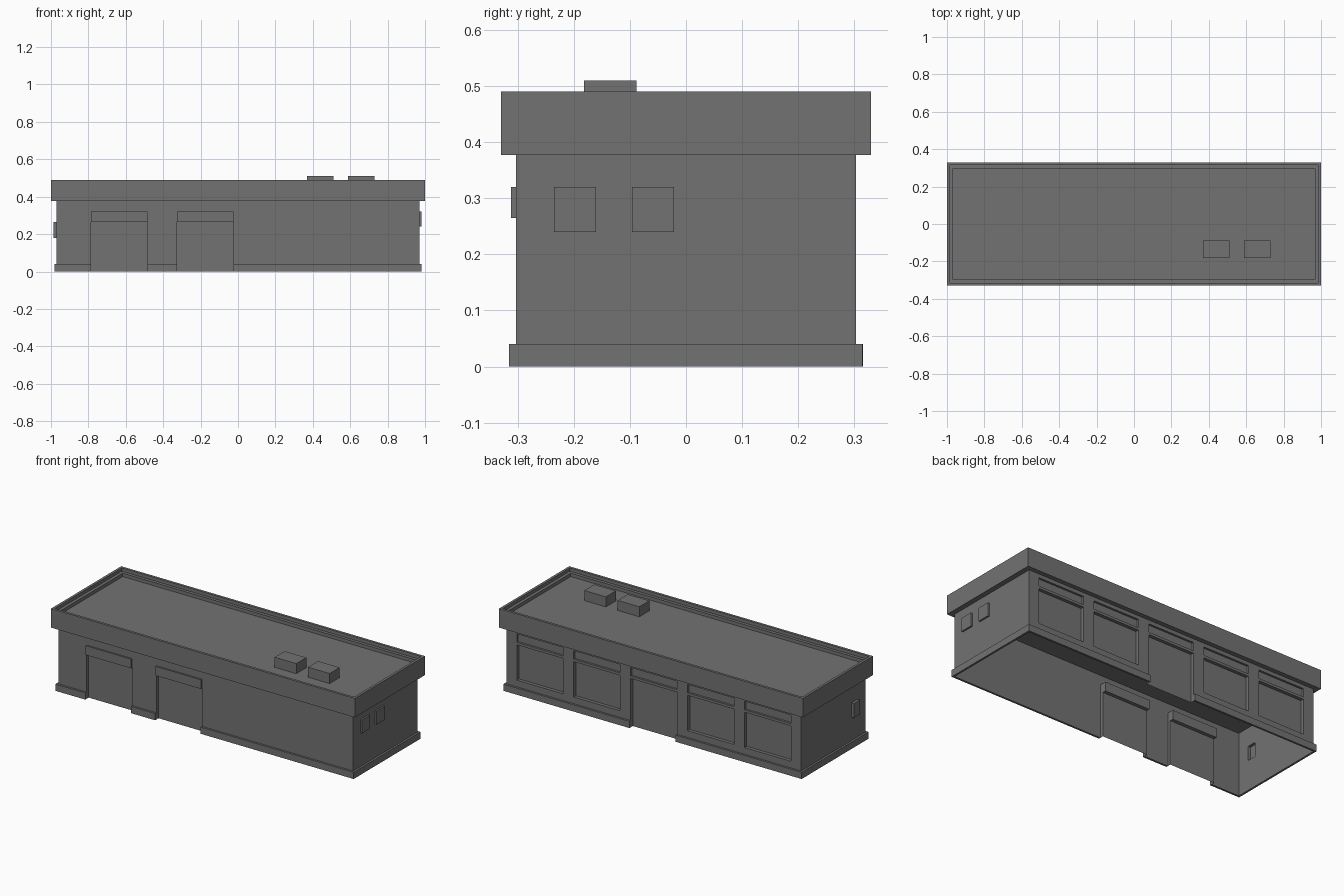
import bpy, bmesh
from mathutils import Matrix
from math import pi

if "Cube" in bpy.data.objects:
    bpy.data.objects.remove(bpy.data.objects["Cube"])

HX, HY, WALL_TOP = 0.97, 0.303, 0.377
PLINTH_H, PLINTH_D = 0.04, 0.012

# Dark grey finish for the whole building
dark = bpy.data.materials.new("dark_grey")
dark.diffuse_color = (0.17, 0.17, 0.17, 1)
dark.use_nodes = True
dark.node_tree.nodes["Principled BSDF"].inputs["Base Color"].default_value = dark.diffuse_color


def make_object(name, bm):
    bmesh.ops.remove_doubles(bm, verts=bm.verts, dist=1e-5)
    mesh = bpy.data.meshes.new(name)
    bm.to_mesh(mesh)
    bm.free()
    mesh.materials.append(dark)
    obj = bpy.data.objects.new(name, mesh)
    bpy.context.collection.objects.link(obj)
    return obj


def box(name, center, size):
    bm = bmesh.new()
    bmesh.ops.create_cube(bm, size=1, matrix=Matrix.Translation(center) @ Matrix.Diagonal((*size, 1)))
    make_object(name, bm)


def relief_wall(name, half, dist, angle, patches):
    """Wall sheet facing outward; each patch (u0, u1, z0, z1, depth) is pushed out or in."""
    patches = [(-half, half, 0, PLINTH_H, PLINTH_D)] + patches      # plinth first
    us = sorted({-half, half} | {round(u, 4) for p in patches for u in p[:2]})
    zs = sorted({0, WALL_TOP} | {round(z, 4) for p in patches for z in p[2:4]})

    def depth(i, j):
        u, z = (us[i] + us[i + 1]) / 2, (zs[j] + zs[j + 1]) / 2
        d = 0
        for u0, u1, z0, z1, pd in patches:
            if u0 < u < u1 and z0 < z < z1:
                d = pd
        return d

    bm = bmesh.new()

    def vert(i, j, d):
        u = us[i]
        if i in (0, len(us) - 1):                            # mitred corner
            u += d if u > 0 else -d
        return bm.verts.new((u, -dist - d, zs[j]))

    def quad(*corners):
        bm.faces.new([vert(*c) for c in corners])

    for i in range(len(us) - 1):
        for j in range(len(zs) - 1):
            d = depth(i, j)
            quad((i, j, d), (i + 1, j, d), (i + 1, j + 1, d), (i, j + 1, d))
            if j == 0 and d == PLINTH_D:                     # solid plinth: underside and wall behind
                quad((i, 0, 0), (i + 1, 0, 0), (i + 1, 0, d), (i, 0, d))
                quad((i, 0, 0), (i + 1, 0, 0), (i + 1, 1, 0), (i, 1, 0))
            if i + 2 < len(us) and depth(i + 1, j) != d:
                e = depth(i + 1, j)
                quad((i + 1, j, d), (i + 1, j, e), (i + 1, j + 1, e), (i + 1, j + 1, d))
            if j + 2 < len(zs) and depth(i, j + 1) != d:
                e = depth(i, j + 1)
                quad((i, j + 1, d), (i + 1, j + 1, d), (i + 1, j + 1, e), (i, j + 1, e))
    bm.transform(Matrix.Rotation(angle, 4, 'Z'))
    make_object(name, bm)


# Front wall: two recessed doors with shutter boxes reaching through the wall
front = []
for i, c in enumerate((-0.635, -0.175)):
    front += [(c - 0.15, c + 0.15, 0, 0.265, -0.02)]
    box(f"shutter_box_{i + 1}", (c, -0.287, 0.2925), (0.3, 0.05, 0.055))
relief_wall("front_wall", HX, HY, 0, front)

# Back wall: five bays with header panels, the middle one a door
back = []
for k in range(-2, 3):
    c = 0.375 * k
    back += [(c - 0.152, c + 0.152, 0.305, 0.355, -0.012),
             (c - 0.152, c + 0.152, 0.08 if k else 0, 0.29, -0.02)]
relief_wall("back_wall", HX, HY, pi, back)

# Side walls: small raised windows
relief_wall("right_wall", HY, HX, pi / 2,
            [(-0.235, -0.16, 0.24, 0.32, 0.01), (-0.096, -0.021, 0.24, 0.32, 0.01)])
relief_wall("left_wall", HY, HX, -pi / 2, [(0.17, 0.227, 0.18, 0.265, 0.016)])

# Parapet and sunken roof deck, stacked from rectangular rings, with a closed ceiling
bm = bmesh.new()
profile = [(1, 0.33, WALL_TOP), (1, 0.33, 0.49), (0.985, 0.315, 0.49),
           (0.985, 0.315, 0.47), (0.967, 0.297, 0.47), (0.967, 0.297, 0.45)]
rings = [[bm.verts.new((sx * x, sy * y, z)) for sx, sy in ((-1, -1), (1, -1), (1, 1), (-1, 1))]
         for x, y, z in profile]
for a, b in zip(rings, rings[1:]):
    for i in range(4):
        n = (i + 1) % 4
        bm.faces.new((a[i], a[n], b[n], b[i]))
bm.faces.new(rings[-1])
bm.faces.new(rings[0][::-1])
make_object("roof_parapet", bm)

# Rooftop units
for i, x in enumerate((0.44, 0.66)):
    box(f"roof_unit_{i + 1}", (x, -0.135, 0.48), (0.142, 0.094, 0.06))
